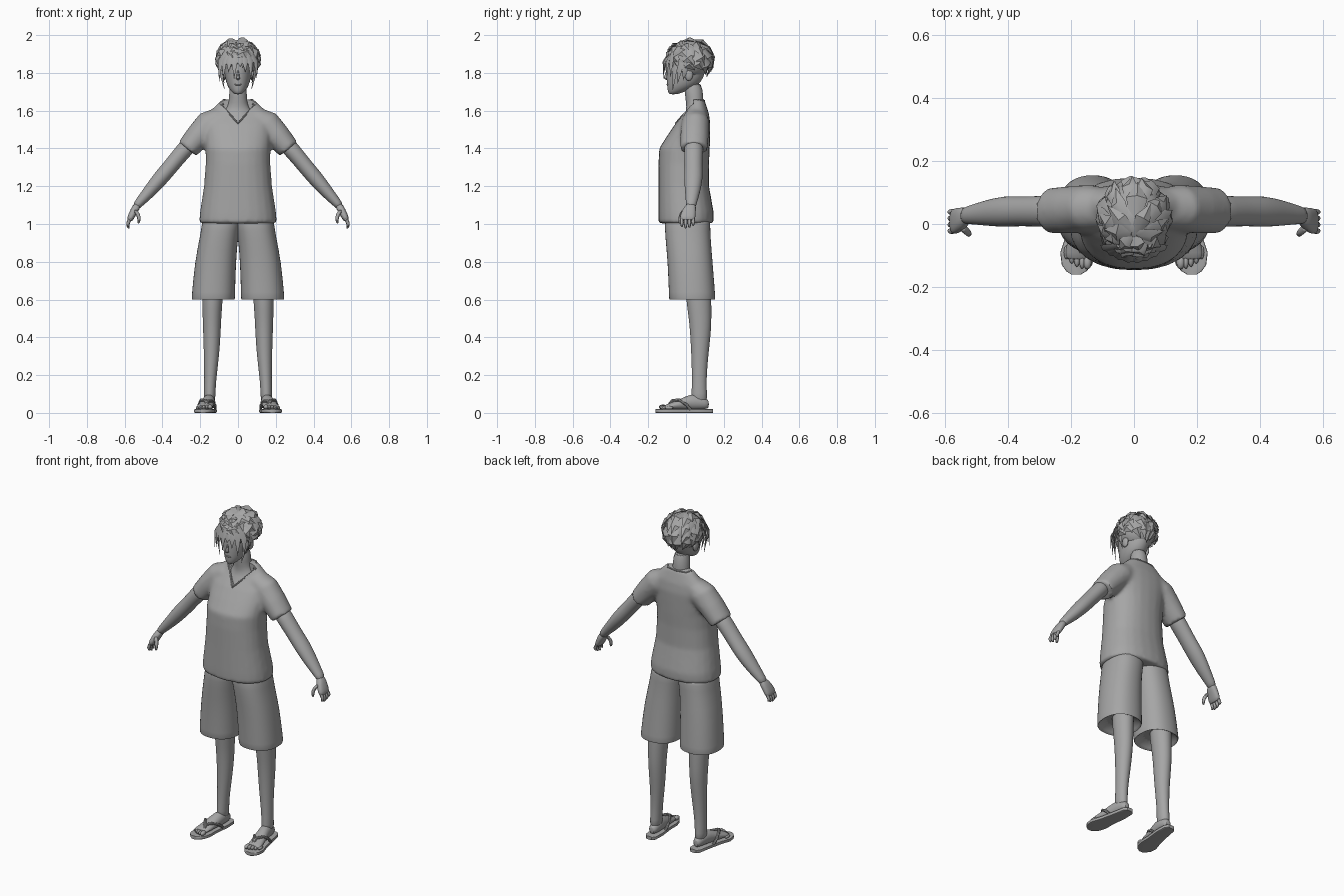
import bpy, bmesh, math, random
from mathutils import Vector, Matrix

random.seed(4)
if "Cube" in bpy.data.objects:
    bpy.data.objects.remove(bpy.data.objects["Cube"])

grey = bpy.data.materials.new("plain grey")
grey.use_nodes = True
grey.diffuse_color = (0.38, 0.38, 0.38, 1)
grey.node_tree.nodes["Principled BSDF"].inputs["Base Color"].default_value = (0.38, 0.38, 0.38, 1)

X, Y, Z = Vector((1, 0, 0)), Vector((0, 1, 0)), Vector((0, 0, 1))


def finish(name, bm):
    bmesh.ops.recalc_face_normals(bm, faces=bm.faces)
    me = bpy.data.meshes.new(name)
    bm.to_mesh(me)
    bm.free()
    me.materials.append(grey)
    ob = bpy.data.objects.new(name, me)
    bpy.context.collection.objects.link(ob)
    return ob


def loft(name, rings, u=X, v=Y, n=16, power=2.0, side=1, smooth=1):
    """Skin superellipse rings (x, y, z, radius along u, radius along v)."""
    bm = bmesh.new()
    loops = []
    for x, y, z, ru, rv in rings:
        loop = []
        for i in range(n):
            c, s = math.cos(math.tau * i / n), math.sin(math.tau * i / n)
            c, s = (math.copysign(abs(k) ** (2 / power), k) for k in (c, s))
            p = Vector((x, y, z)) + u * (ru * c) + v * (rv * s)
            loop.append(bm.verts.new((p.x * side, p.y, p.z)))
        loops.append(loop)
    for a, b in zip(loops, loops[1:]):
        for i in range(n):
            j = (i + 1) % n
            bm.faces.new((a[i], a[j], b[j], b[i]))
    bm.faces.new(loops[0])
    bm.faces.new(loops[-1])
    ob = finish(name, bm)
    if smooth:
        ob.modifiers.new("Smooth", 'SUBSURF').levels = smooth
        ob.modifiers["Smooth"].render_levels = smooth
    return ob


def ball(name, centre, size):
    bm = bmesh.new()
    m = Matrix.Translation(centre) @ Matrix.Diagonal((*size, 1))
    bmesh.ops.create_uvsphere(bm, u_segments=16, v_segments=10, radius=1, matrix=m)
    return finish(name, bm)


def cord(name, pts, r, cyclic=False):
    cu = bpy.data.curves.new(name, 'CURVE')
    cu.dimensions = '3D'
    cu.bevel_depth, cu.bevel_resolution = r, 2
    sp = cu.splines.new('POLY')
    sp.points.add(len(pts) - 1)
    for q, p in zip(sp.points, pts):
        q.co = (*p, 1)
    sp.use_cyclic_u = cyclic
    cu.materials.append(grey)
    ob = bpy.data.objects.new(name, cu)
    bpy.context.collection.objects.link(ob)


def bake(ob):
    me = bpy.data.meshes.new_from_object(ob.evaluated_get(bpy.context.evaluated_depsgraph_get()))
    ob.modifiers.clear()
    ob.data = me


# Shirt: body and sleeves fused, then the V neck cut out
down_arm = Vector((0.78, 0, 0.62))
torso = [(1.003, 0, .206, .146), (1.06, 0, .202, .147), (1.2, -.012, .18, .134), (1.32, -.012, .171, .134),
         (1.4, -.008, .172, .134), (1.47, .015, .176, .113), (1.53, .036, .18, .093),
         (1.585, .055, .165, .066), (1.62, .06, .125, .05), (1.66, .06, .085, .037)]
shirt = loft("shirt", [(0, cy, z, rx, ry) for z, cy, rx, ry in torso], n=24, power=2.3, smooth=0)
sleeve = [(.09, .05, 1.58, .06, .05), (.14, .05, 1.535, .075, .08),
          (.205, .045, 1.47, .076, .07), (.268, .042, 1.397, .073, .06)]
parts = [loft("sleeve", sleeve, Y, down_arm, side=s, smooth=0) for s in (1, -1)]
cutter = loft("neck_cutter", [(0, -.3, 1.66, .12, .125), (0, .04, 1.66, .12, .125)],
              X, Z, n=4, power=2, smooth=0)
cutter.hide_render = True
for p in parts:
    m = shirt.modifiers.new("Join", 'BOOLEAN')
    m.operation, m.object = 'UNION', p
m = shirt.modifiers.new("Remesh", 'REMESH')
m.mode, m.voxel_size = 'VOXEL', 0.011
m = shirt.modifiers.new("Relax", 'SMOOTH')
m.factor, m.iterations = 0.5, 6
bpy.context.view_layer.update()
bake(shirt)
m = shirt.modifiers.new("Neckline", 'BOOLEAN')
m.operation, m.object = 'DIFFERENCE', cutter
bpy.context.view_layer.update()
bake(shirt)
for p in parts + [cutter]:
    bpy.data.objects.remove(p)

# Collar trim snapped to the shirt
half = [Vector(p) for p in ((0, -.057, 1.535), (.045, -.01, 1.582), (.086, .04, 1.63),
                            (.06, .085, 1.65), (0, .1, 1.657))]
trim = [a.lerp(b, i / 4) for a, b in zip(half, half[1:]) for i in range(4)] + [half[-1]]
trim += [Vector((-p.x, p.y, p.z)) for p in trim[-2:0:-1]]
bpy.context.view_layer.update()
dg = bpy.context.evaluated_depsgraph_get()
cord("collar_trim", [shirt.closest_point_on_mesh(p, depsgraph=dg)[1] for p in trim], .005, True)

# Neck and upper chest
loft("neck", [(0, .03, 1.47, .12, .085), (0, .035, 1.535, .1, .077), (0, .045, 1.585, .085, .048),
              (0, .048, 1.62, .055, .046), (0, .045, 1.66, .047, .048), (0, .035, 1.76, .048, .052)])

# Head, nose, mouth, ears
skull = [(1.686, -.068, .014, .018), (1.695, -.057, .03, .038), (1.72, -.03, .051, .07),
         (1.75, -.01, .064, .092), (1.8, 0, .073, .103), (1.86, .006, .08, .104),
         (1.92, .012, .07, .09), (1.96, .015, .04, .055)]
loft("head", [(0, cy, z, rx, ry) for z, cy, rx, ry in skull], n=20)
loft("nose", [(0, -.1, 1.815, .005, .004), (0, -.105, 1.785, .008, .01),
              (0, -.108, 1.77, .012, .013), (0, -.098, 1.762, .009, .008)], n=8)
ball("lips", (0, -.093, 1.738), (.02, .01, .006))

for s, word in ((1, "left"), (-1, "right")):
    ball(word + "_ear", (s * .075, .015, 1.79), (.012, .022, .032))

    # Arm and hand
    loft(word + "_arm", [(.22, .042, 1.465, .052, .05), (.3, .04, 1.375, .05, .044),
                         (.36, .04, 1.3, .047, .042), (.41, .04, 1.243, .051, .043),
                         (.47, .035, 1.17, .041, .035), (.53, .028, 1.105, .028, .024),
                         (.54, .026, 1.09, .026, .02)], Y, down_arm, side=s)
    loft(word + "_palm", [(.527, .028, 1.11, .025, .021), (.55, .015, 1.07, .038, .021),
                          (.568, .008, 1.035, .042, .019), (.576, .008, 1.015, .038, .014)],
         Y, Vector((.9, 0, .4)), side=s, power=2.5)
    for i, reach in enumerate((.008, 0, .004, .014)):
        y = -.022 + .02 * i
        loft(f"{word}_finger_{i + 1}", [(.567, y, 1.04, .011, .012), (.582, y, 1.005, .0105, .011),
                                        (.584, y, .99 + reach, .009, .009),
                                        (.577, y, .975 + reach, .006, .006)], Y, X, n=8, side=s)
    loft(word + "_thumb", [(.548, -.008, 1.078, .015, .015), (.528, -.026, 1.05, .012, .012),
                           (.523, -.032, 1.025, .011, .01), (.527, -.033, 1.0, .006, .006)],
         Y, X, n=8, side=s)

    # Shorts leg with a hollow hem
    loft(word + "_shorts_leg", [(.132, .04, .64, .085, .09), (.131, .035, .607, .104, .11),
                                (.131, .033, .597, .116, .124), (.131, .033, .61, .116, .124),
                                (.12, .022, .8, .11, .12), (.101, .01, .93, .102, .121),
                                (.088, .008, 1.0, .104, .122), (.085, .008, 1.05, .1, .118)],
         n=20, power=2.3, side=s)

    # Leg, foot and toes
    loft(word + "_leg", [(.135, .065, .7, .06, .07), (.135, .067, .6, .055, .068),
                         (.138, .075, .5, .05, .061), (.138, .077, .42, .047, .056),
                         (.14, .073, .3, .041, .045), (.147, .07, .18, .032, .039),
                         (.15, .07, .1, .031, .041), (.15, .07, .05, .03, .045)], side=s)
    loft(word + "_foot", [(.148, .122, .045, .015, .02), (.148, .103, .05, .028, .03),
                          (.152, .05, .06, .034, .045), (.16, 0, .052, .036, .038),
                          (.17, -.05, .04, .041, .024), (.177, -.095, .033, .043, .016),
                          (.179, -.115, .03, .038, .011)], X, Z, side=s)
    for i in range(5):
        ball(f"{word}_toe_{i + 1}", (s * (.148 + .0165 * i), -.122 + .004 * i * i * .5, .031 - .001 * i),
             (.013 if i == 0 else .009, .022, .013 - .001 * i))

    # Sandal sole and straps
    loft(word + "_sandal_sole", [(.148, .143, .01, .018, .01), (.148, .125, .01, .034, .01),
                                 (.153, .06, .01, .041, .01), (.168, -.03, .01, .046, .01),
                                 (.178, -.09, .01, .056, .01), (.181, -.13, .01, .048, .01),
                                 (.183, -.15, .01, .032, .01), (.184, -.161, .01, .014, .01)],
         X, Z, power=8, side=s, smooth=0)
    post = (.163, -.1, .03)
    for tag, path in (("inner", ((.16, -.075, .063), (.138, -.04, .062), (.122, 0, .04), (.12, .025, .018))),
                      ("outer", ((.172, -.07, .067), (.195, -.035, .068), (.206, 0, .045), (.2, .025, .018)))):
        cord(f"{word}_{tag}_strap", [(s * x, y, z) for x, y, z in (post, *path)], .008)

# Hair: cap plus swept, overlapping pointed locks
centre, size = Vector((0, .02, 1.87)), Vector((.103, .113, .104))
ball("hair_cap", centre, size)
bm = bmesh.new()


def lock(a, b, c, w):
    out = (b - centre).normalized()
    across = (c - a).cross(out).normalized()
    rows = [[bm.verts.new(p + d * k) for d, k in ((across, wid), (out, wid * .4),
             (-across, wid), (-out, wid * .4))] for p, wid in ((a, w * .6), (b, w))]
    tip = bm.verts.new(c)
    bm.faces.new(rows[0])
    for i in range(4):
        j = (i + 1) % 4
        bm.faces.new((rows[0][i], rows[0][j], rows[1][j], rows[1][i]))
        bm.faces.new((rows[1][i], rows[1][j], tip))


tilt = Matrix.Rotation(math.radians(30), 3, 'X')


def scalp(theta, az, lift):
    d = tilt @ Vector((math.sin(theta) * math.sin(az), -math.sin(theta) * math.cos(az), math.cos(theta)))
    return centre + d * size * lift


for t, count in ((.03, 6), (.18, 9), (.34, 12), (.5, 14), (.64, 15)):
    for k in range(count):
        az = math.tau * (k + random.uniform(.2, .8)) / count
        reach = math.radians(78 + 47 * (1 - math.cos(az)))
        step = random.uniform(.3, .4)
        turn = random.uniform(-.12, .12)
        lock(scalp(t * reach, az, .95), scalp((t + step * .5) * reach, az, 1.08),
             scalp((t + step) * reach, az + turn, random.uniform(1.12, 1.22)), random.uniform(.024, .034))

# Fringe and side locks
for x, z in ((-.1, 1.75), (-.078, 1.77), (-.05, 1.8), (-.02, 1.77), (.012, 1.83),
             (.04, 1.8), (.07, 1.76), (.1, 1.77)):
    lock(Vector((x * .5, -.07, 1.94)), Vector((x * .95, -.118 + 4 * x * x, 1.86)),
         Vector((x, -.122 + 4 * x * x, z)), .017)
for s in (1, -1):
    for y, z in ((-.06, 1.705), (-.035, 1.74), (-.005, 1.76)):
        lock(Vector((s * .08, y + .02, 1.9)), Vector((s * .095, y, 1.82)), Vector((s * .07, y - .01, z)), .017)
finish("hair_locks", bm)

# Turn cords into meshes and smooth everything but sharp edges
bpy.ops.object.select_all(action='DESELECT')
for ob in list(bpy.context.scene.objects):
    if ob.type == 'CURVE':
        bpy.context.view_layer.update()
        me = bpy.data.meshes.new_from_object(ob.evaluated_get(bpy.context.evaluated_depsgraph_get()))
        new = bpy.data.objects.new(ob.name, me)
        name = ob.name
        bpy.data.objects.remove(ob)
        bpy.context.collection.objects.link(new)
        new.name = name
        ob = new
    if ob.type == 'MESH':
        ob.select_set(True)
        bpy.context.view_layer.objects.active = ob
bpy.ops.object.shade_smooth_by_angle(angle=math.radians(40))
